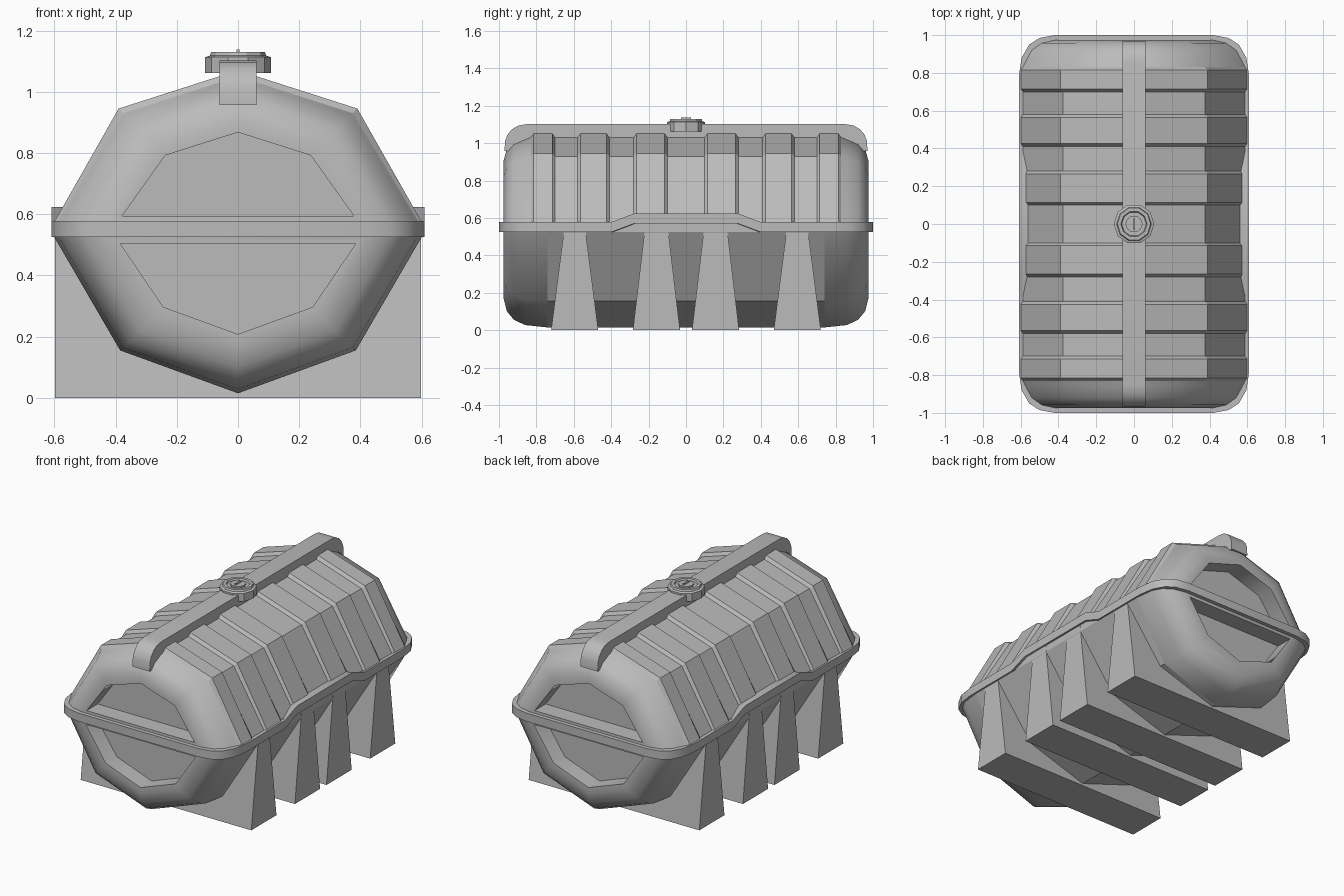
import bpy, bmesh, math
from mathutils import Vector

if "Cube" in bpy.data.objects:
    bpy.data.objects.remove(bpy.data.objects["Cube"], do_unlink=True)

grey = bpy.data.materials.new("plain_grey")
grey.use_nodes = True
colour = (0.5, 0.5, 0.5, 1)
grey.diffuse_color = colour
grey.node_tree.nodes["Principled BSDF"].inputs["Base Color"].default_value = colour


def finish(name, bm, angle=30):
    bmesh.ops.recalc_face_normals(bm, faces=bm.faces)
    mesh = bpy.data.meshes.new(name)
    bm.to_mesh(mesh)
    bm.free()
    mesh.materials.append(grey)
    ob = bpy.data.objects.new(name, mesh)
    bpy.context.collection.objects.link(ob)
    bpy.ops.object.select_all(action='DESELECT')
    ob.select_set(True)
    bpy.context.view_layer.objects.active = ob
    bpy.ops.object.shade_smooth_by_angle(angle=math.radians(angle))
    return ob


def bridge(bm, rings, closed=False):
    """Join equal rows of vertices with quads."""
    n = len(rings[0])
    for a, b in zip(rings, rings[1:]):
        for i in range(n if closed else n - 1):
            j = (i + 1) % n
            bm.faces.new((a[i], a[j], b[j], b[i]))


def prism(name, points, place, closed_pair):
    """Solid between two copies of an outline."""
    bm = bmesh.new()
    rings = [[bm.verts.new(place(p, t)) for p in points] for t in closed_pair]
    bridge(bm, rings, True)
    for ring in rings:
        bm.faces.new(ring)
    return finish(name, bm)


def shell(name, sections, seam):
    """Half tank lofted along y, with a recessed panel at each end."""
    bm = bmesh.new()
    rings = []
    for y, profile, s in sections:
        half = [(x * s, seam + (z - seam) * s) for x, z in profile]
        full = half + [(-x, z) for x, z in half[-2::-1]]
        rings.append([bm.verts.new((x, y, z)) for x, z in full])
    bridge(bm, rings)
    ends = [bm.faces.new(rings[0]), bm.faces.new(rings[-1])]
    bmesh.ops.recalc_face_normals(bm, faces=bm.faces)
    for face in ends:
        inward = Vector((0, -math.copysign(0.11, face.calc_center_median().y), 0))
        bmesh.ops.inset_individual(bm, faces=[face], thickness=0.04)
        floor = bmesh.ops.extrude_discrete_faces(bm, faces=[face])["faces"][0]
        bmesh.ops.translate(bm, verts=floor.verts, vec=inward)
    ob = finish(name, bm, 50)
    # crisp ridges along the straight part
    for e in ob.data.edges:
        if all(abs(ob.data.vertices[v].co.y) < 0.84 for v in e.vertices):
            e.use_edge_sharp = True
    return ob


# Tank halves
base = [(0.59, 0.575), (0.375, 0.93), (0, 1.05)]
raised = [(0.6, 0.575), (0.39, 0.945), (0, 1.07)]
bowl = [(0.6, 0.525), (0.385, 0.155), (0, 0.015)]
rounding = [(0.86, 0.975), (0.92, 0.92), (0.958, 0.83), (0.975, 0.7)]

upper = []
for a, b in ((0.1, 0.28), (0.41, 0.58), (0.7, 0.83)):
    upper += [(a, base, 1), (a + 0.015, raised, 1), (b - 0.015, raised, 1), (b, base, 1)]
upper += [(y, base, s) for y, s in rounding]
lower = [(0.74, bowl, 1)] + [(y, bowl, s) for y, s in rounding]


def mirrored(rows):
    return [(-y, p, s) for y, p, s in reversed(rows)] + rows


shell("upper_tank_shell", mirrored(upper), 0.575)
shell("lower_tank_shell", mirrored(lower), 0.525)

# Short wall under the raised part of the rim
prism("seam_wall", [(-0.597, -0.4), (0.597, -0.4), (0.597, 0.4), (-0.597, 0.4)],
      lambda p, z: (p[0], p[1], z), (0.52, 0.58))

# Rim around the seam, stepping up at the middle of each side
quarter = [(0.61, 0.28), (0.61, 0.4), (0.61, 0.78), (0.595, 0.88), (0.555, 0.95),
           (0.5, 0.985), (0.42, 1)]
plan = quarter + [(-x, y) for x, y in quarter[::-1]]
plan += [(-x, -y) for x, y in plan]
bm = bmesh.new()
rings = []
for s, h in ((0.9, 0), (1, 0), (1, 0.053), (0.975, 0.053), (0.9, 0.053)):
    rings.append([bm.verts.new((x * s, y * s, (0.57 if abs(y) < 0.3 else 0.525) + h))
                  for x, y in plan])
bridge(bm, rings + rings[:1], True)
finish("seam_rim", bm, 40)

# Spine strip over the top
side = [(0.97, 0.957), (0.968, 1.01), (0.955, 1.045), (0.93, 1.075), (0.895, 1.095), (0.85, 1.102)]
under = [(0.8, 1.02), (0.9, 0.957)]
outline = side + [(-y, z) for y, z in side[::-1]]
outline += [(-y, z) for y, z in under[::-1]] + under
prism("spine_strip", outline, lambda p, x: (x, p[0], p[1]), (-0.06, 0.06))

# Support legs, wedge shaped and as wide as the tank
for label, y, top in (("front", -0.595, 0.53), ("front_middle", -0.158, 0.577),
                      ("back_middle", 0.158, 0.577), ("back", 0.595, 0.53)):
    wedge = [(y - 0.126, 0), (y + 0.126, 0), (y + 0.058, top), (y - 0.058, top)]
    prism(label + "_support_leg", wedge, lambda p, x: (x, p[0], p[1]), (-0.598, 0.598))


def lathe(name, profile, sides):
    bm = bmesh.new()
    rings = [[bm.verts.new((r * math.cos(i * math.tau / sides), r * math.sin(i * math.tau / sides), z))
              for i in range(sides)] for r, z in profile]
    bridge(bm, rings, True)
    bm.faces.new(rings[0])
    bm.faces.new(rings[-1])
    finish(name, bm)


# Filler cap with hub and grip
lathe("filler_cap", [(0.107, 1.062), (0.107, 1.113), (0.092, 1.118), (0.088, 1.13),
                     (0.07, 1.13), (0.065, 1.12)], 10)
lathe("cap_hub", [(0.045, 1.11), (0.045, 1.13)], 10)
prism("cap_grip", [(-0.005, -0.028), (0.005, -0.028), (0.005, 0.028), (-0.005, 0.028)],
      lambda p, z: (p[0], p[1], z), (1.12, 1.138))
